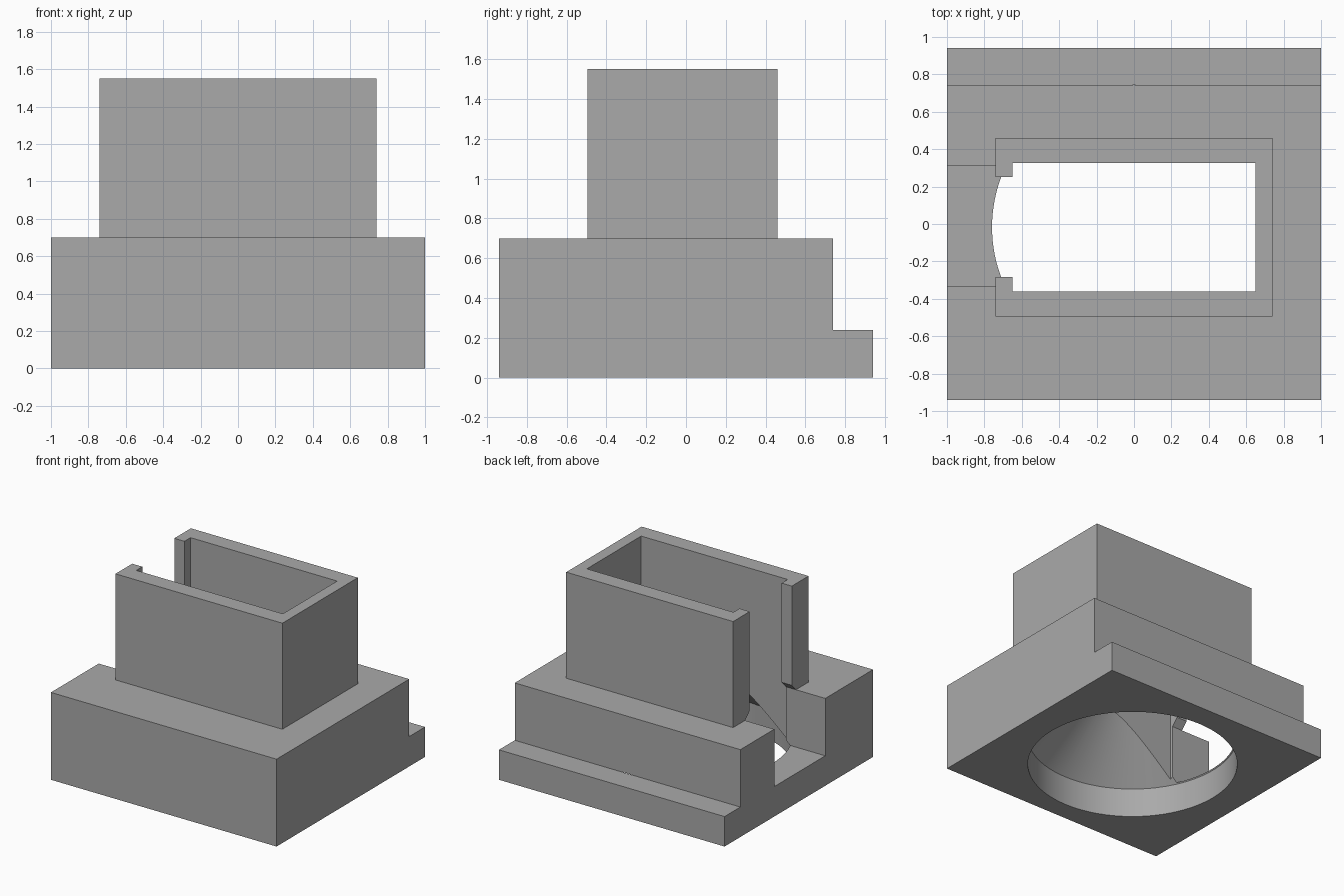
import bpy
import bmesh
from math import cos, sin, tau

cube = bpy.data.objects.get("Cube")
if cube:
    bpy.data.objects.remove(cube, do_unlink=True)

grey = bpy.data.materials.new("plain_grey")
grey.use_nodes = True
colour = (0.4, 0.4, 0.4, 1)
grey.diffuse_color = colour
grey.node_tree.nodes["Principled BSDF"].inputs["Base Color"].default_value = colour

MID_Y = -0.017


def make_object(name, bm):
    bmesh.ops.recalc_face_normals(bm, faces=bm.faces)
    mesh = bpy.data.meshes.new(name)
    bm.to_mesh(mesh)
    bm.free()
    mesh.materials.append(grey)
    obj = bpy.data.objects.new(name, mesh)
    bpy.context.collection.objects.link(obj)
    return obj


def extrude_x(name, profile, x0, x1):
    """Extrude a closed (y, z) profile from x0 to x1."""
    bm = bmesh.new()
    ends = [[bm.verts.new((x, y, z)) for y, z in profile] for x in (x0, x1)]
    bm.faces.new(ends[0])
    bm.faces.new(ends[1])
    n = len(profile)
    for i in range(n):
        j = (i + 1) % n
        bm.faces.new((ends[0][i], ends[0][j], ends[1][j], ends[1][i]))
    return make_object(name, bm)


def box(name, x, y, z):
    profile = [(y[0], z[0]), (y[1], z[0]), (y[1], z[1]), (y[0], z[1])]
    return extrude_x(name, profile, *x)


def lathe(name, profile, segments=128):
    """Stack circular rings of (radius, z) and cap both ends."""
    bm = bmesh.new()
    angles = [tau * i / segments for i in range(segments)]
    rings = [[bm.verts.new((r * cos(a), MID_Y + r * sin(a), z)) for a in angles]
             for r, z in profile]
    for low, high in zip(rings, rings[1:]):
        for i in range(segments):
            j = (i + 1) % segments
            bm.faces.new((low[i], low[j], high[j], high[i]))
    bm.faces.new(rings[0])
    bm.faces.new(rings[-1])
    return make_object(name, bm)


def combine(target, tool, operation):
    """Apply a boolean and discard the tool object."""
    tool.hide_render = True
    mod = target.modifiers.new("boolean", "BOOLEAN")
    mod.operation = operation
    mod.solver = "EXACT"
    mod.object = tool
    bpy.context.view_layer.objects.active = target
    bpy.ops.object.modifier_apply(modifier=mod.name)
    bpy.data.objects.remove(tool, do_unlink=True)


# Stepped base block with the low ledge along the back
base_profile = [(-0.94, 0), (0.94, 0), (0.94, 0.24),
                (0.74, 0.24), (0.74, 0.7), (-0.94, 0.7)]
body = extrude_x("stepped_base_with_chute", base_profile, -1, 1)

# Rectangular chute standing on the base
combine(body, box("chute", (-0.74, 0.74), (-0.495, 0.46), (0.5, 1.55)), "UNION")

# Round opening below, tapering upward as a cone
combine(body, lathe("hopper_cutter", [(0.767, -0.1), (0.767, 0.232), (0.1, 0.899)]),
        "DIFFERENCE")

# Rectangular shaft through the chute
combine(body, box("shaft_cutter", (-0.65, 0.65), (-0.36, 0.327), (0.15, 1.7)),
        "DIFFERENCE")

# Side channel that narrows into the slot between the chute's jambs
slot_profile = [(-0.335, 0.24), (0.31, 0.24), (0.31, 0.7), (0.25, 0.755),
                (0.25, 1.7), (-0.283, 1.7), (-0.283, 0.755), (-0.335, 0.7)]
combine(body, extrude_x("slot_cutter", slot_profile, -1.1, -0.6), "DIFFERENCE")

# Smooth round walls, crisp edges elsewhere
bpy.ops.object.select_all(action="DESELECT")
body.select_set(True)
bpy.context.view_layer.objects.active = body
bpy.ops.object.shade_smooth_by_angle(angle=0.5)
